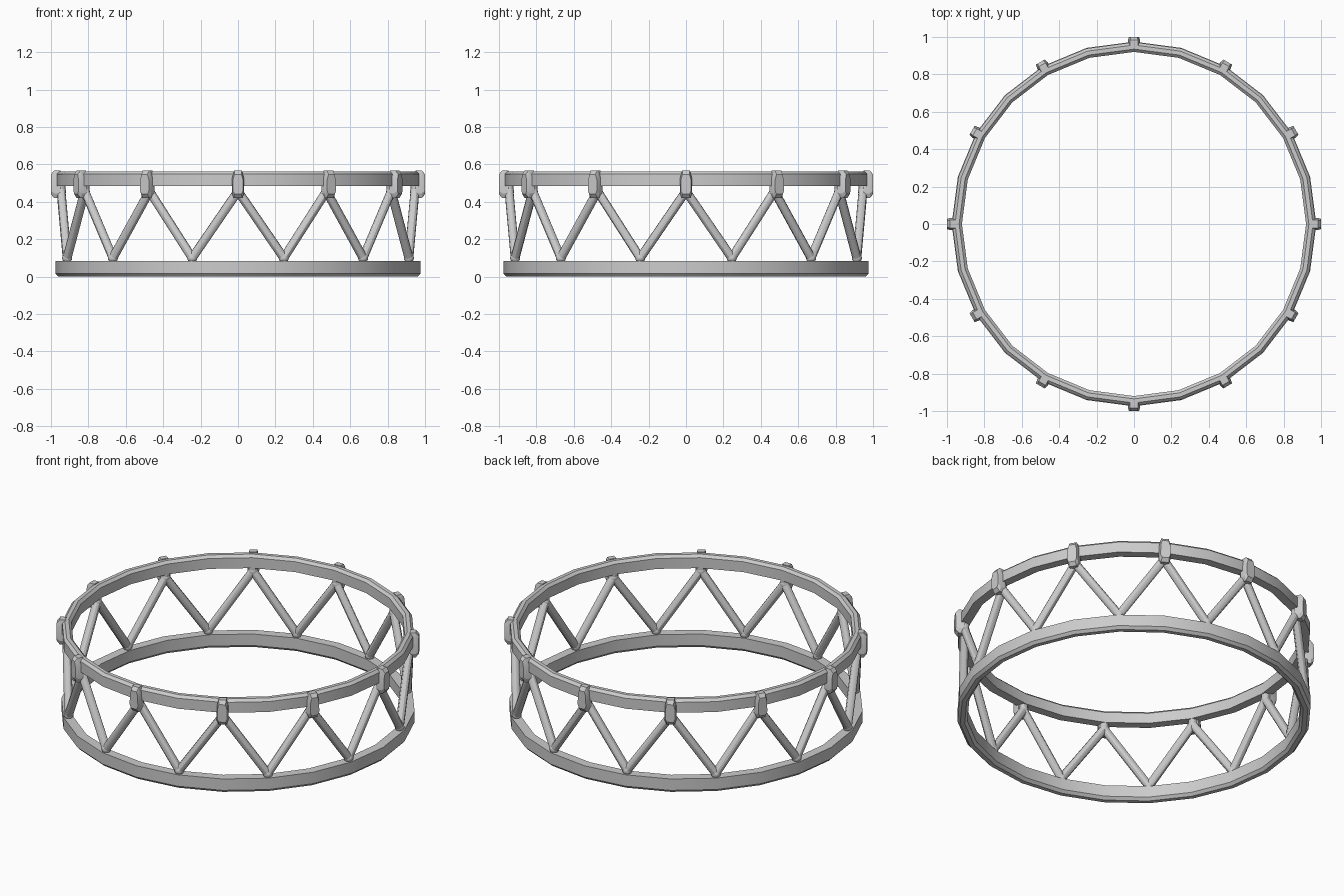
import bpy, bmesh
from math import pi, sin, cos, radians
from mathutils import Vector, Matrix

if "Cube" in bpy.data.objects:
    bpy.data.objects.remove(bpy.data.objects["Cube"])


def finish(bm, name, angle=30):
    bmesh.ops.recalc_face_normals(bm, faces=bm.faces[:])
    me = bpy.data.meshes.new(name)
    bm.to_mesh(me)
    bm.free()
    ob = bpy.data.objects.new(name, me)
    bpy.context.collection.objects.link(ob)
    bpy.ops.object.select_all(action='DESELECT')
    ob.select_set(True)
    bpy.context.view_layer.objects.active = ob
    bpy.ops.object.shade_smooth_by_angle(angle=radians(angle))
    return ob


def bridge(bm, loops, closed):
    n = len(loops)
    for i in range(n if closed else n - 1):
        a, b = loops[i], loops[(i + 1) % n]
        for j in range(len(a)):
            k = (j + 1) % len(a)
            bm.faces.new((a[j], a[k], b[k], b[j]))


def ring(name, profile, sides=24):
    bm = bmesh.new()
    loops = []
    for i in range(sides):
        a = 2 * pi * i / sides
        loops.append([bm.verts.new((r * cos(a), r * sin(a), z)) for r, z in profile])
    bridge(bm, loops, True)
    return finish(bm, name)


def polar(r, step, z):
    a = radians(15 * step)
    return Vector((r * cos(a), r * sin(a), z))


# Chamfered 24-sided hoops
ring("lower_hoop", [(0.92, 0.085), (0.975, 0.085), (0.975, 0.016), (0.96, 0.0),
                    (0.935, 0.0), (0.92, 0.016)])
ring("upper_hoop", [(0.92, 0.485), (0.972, 0.485), (0.972, 0.548), (0.957, 0.563),
                    (0.935, 0.563), (0.92, 0.548)])

# Zigzag struts with rounded joints
bm = bmesh.new()
R = 0.024
for i in range(24):
    top = i % 2 == 0
    here = polar(0.946, i, 0.457 if top else 0.10)
    there = polar(0.946, i + 1, 0.10 if top else 0.457)
    d = there - here
    rot = d.to_track_quat('Z', 'Y').to_matrix().to_4x4()
    bmesh.ops.create_cone(bm, segments=12, radius1=R, radius2=R, depth=d.length,
                          cap_ends=True,
                          matrix=Matrix.Translation((here + there) / 2) @ rot)
    bmesh.ops.create_uvsphere(bm, u_segments=12, v_segments=8, radius=R + 0.003,
                              matrix=Matrix.Translation(here))
    if top:  # short stem up into the upper hoop
        bmesh.ops.create_cone(bm, segments=12, radius1=R, radius2=R, depth=0.05,
                              cap_ends=True,
                              matrix=Matrix.Translation(here + Vector((0, 0, 0.022))))
finish(bm, "zigzag_struts")

# Twelve bevelled clips on the outside of the upper hoop
outline = [(-0.022, 0.42), (0.022, 0.42), (0.032, 0.445), (0.031, 0.53),
           (0.021, 0.568), (-0.021, 0.568), (-0.031, 0.53), (-0.032, 0.445)]
layers = [(0.95, 1.0, 1.0), (0.983, 1.0, 1.0), (1.0, 0.85, 0.72)]
bm = bmesh.new()
for i in range(12):
    m = Matrix.Rotation(2 * pi * i / 12, 4, 'Z')
    loops = [[bm.verts.new(m @ Vector((r, x * sx, 0.494 + (z - 0.494) * sz)))
              for x, z in outline] for r, sx, sz in layers]
    bridge(bm, loops, False)
    bm.faces.new(loops[0])
    bm.faces.new(loops[-1])
finish(bm, "hoop_clips", 20)
